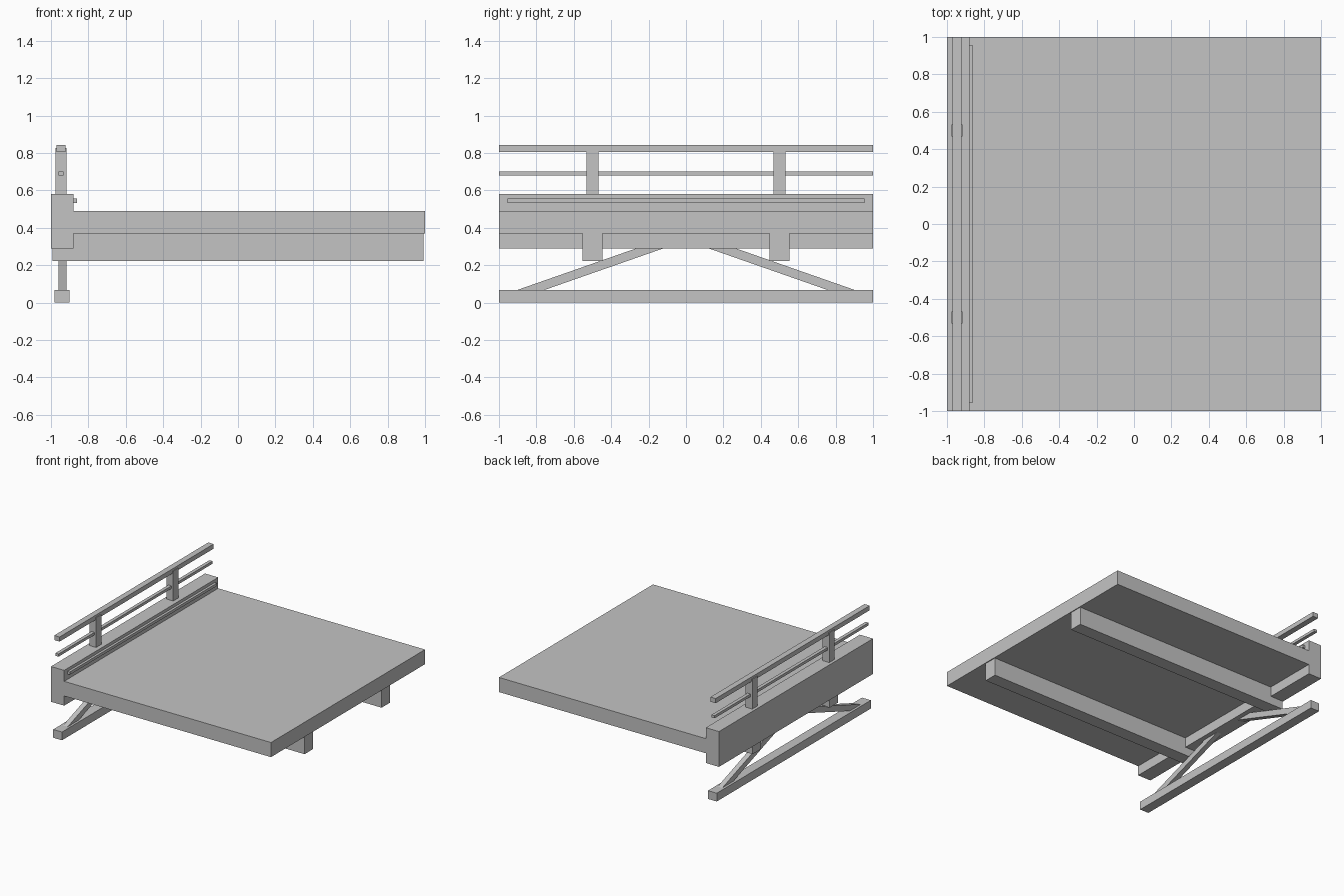
import bpy

default_cube = bpy.data.objects.get("Cube")
if default_cube:
    bpy.data.objects.remove(default_cube, do_unlink=True)

# One flat colour for the whole model
grey = bpy.data.materials.new("light grey")
grey.use_nodes = True
colour = (0.55, 0.55, 0.55, 1)
grey.diffuse_color = colour
grey.node_tree.nodes["Principled BSDF"].inputs["Base Color"].default_value = colour


def prism(name, profile, low, high, axis):
    """Extrude a closed profile along x or y between low and high."""
    def place(a, b, depth):
        return (depth, a, b) if axis == "x" else (a, depth, b)

    n = len(profile)
    verts = [place(a, b, d) for d in (low, high) for a, b in profile]
    faces = [tuple(range(n)), tuple(range(2 * n - 1, n - 1, -1))]
    faces += [(i, i + n, (i + 1) % n + n, (i + 1) % n) for i in range(n)]
    mesh = bpy.data.meshes.new(name)
    mesh.from_pydata(verts, [], faces)
    mesh.materials.append(grey)
    obj = bpy.data.objects.new(name, mesh)
    bpy.context.scene.collection.objects.link(obj)
    # Make every face point outward
    import bmesh
    bm = bmesh.new()
    bm.from_mesh(mesh)
    bmesh.ops.recalc_face_normals(bm, faces=bm.faces)
    bm.to_mesh(mesh)
    bm.free()
    return obj


def box(name, x, y, z):
    return prism(name, [(x[0], z[0]), (x[1], z[0]), (x[1], z[1]), (x[0], z[1])],
                 y[0], y[1], "y")


full = (-1, 1)

# Deck slab with its raised edge beam
prism("deck_and_edge_beam",
      [(-1, 0.29), (-0.88, 0.29), (-0.88, 0.37), (1, 0.37),
       (1, 0.49), (-0.88, 0.49), (-0.88, 0.58), (-1, 0.58)], -1, 1, "y")
box("edge_strip", (-0.88, -0.86), (-0.955, 0.955), (0.532, 0.555))

# Railing and lower chord
box("top_rail", (-0.97, -0.922), full, (0.805, 0.843))
box("middle_rail", (-0.96, -0.932), full, (0.678, 0.7))
box("lower_chord", (-0.98, -0.90), full, (0, 0.068))

# Joists, posts and diagonal braces on both halves
for side, label in ((-1, "front"), (1, "back")):
    mid = side * 0.5
    box(label + "_joist", (-0.993, 0.993), (mid - 0.054, mid + 0.054), (0.222, 0.37))
    box(label + "_post", (-0.976, -0.916), (mid - 0.033, mid + 0.033), (0.58, 0.825))
    prism(label + "_brace",
          [(side * 0.9, 0.068), (side * 0.755, 0.068),
           (side * 0.12, 0.29), (side * 0.265, 0.29)], -0.96, -0.918, "x")
